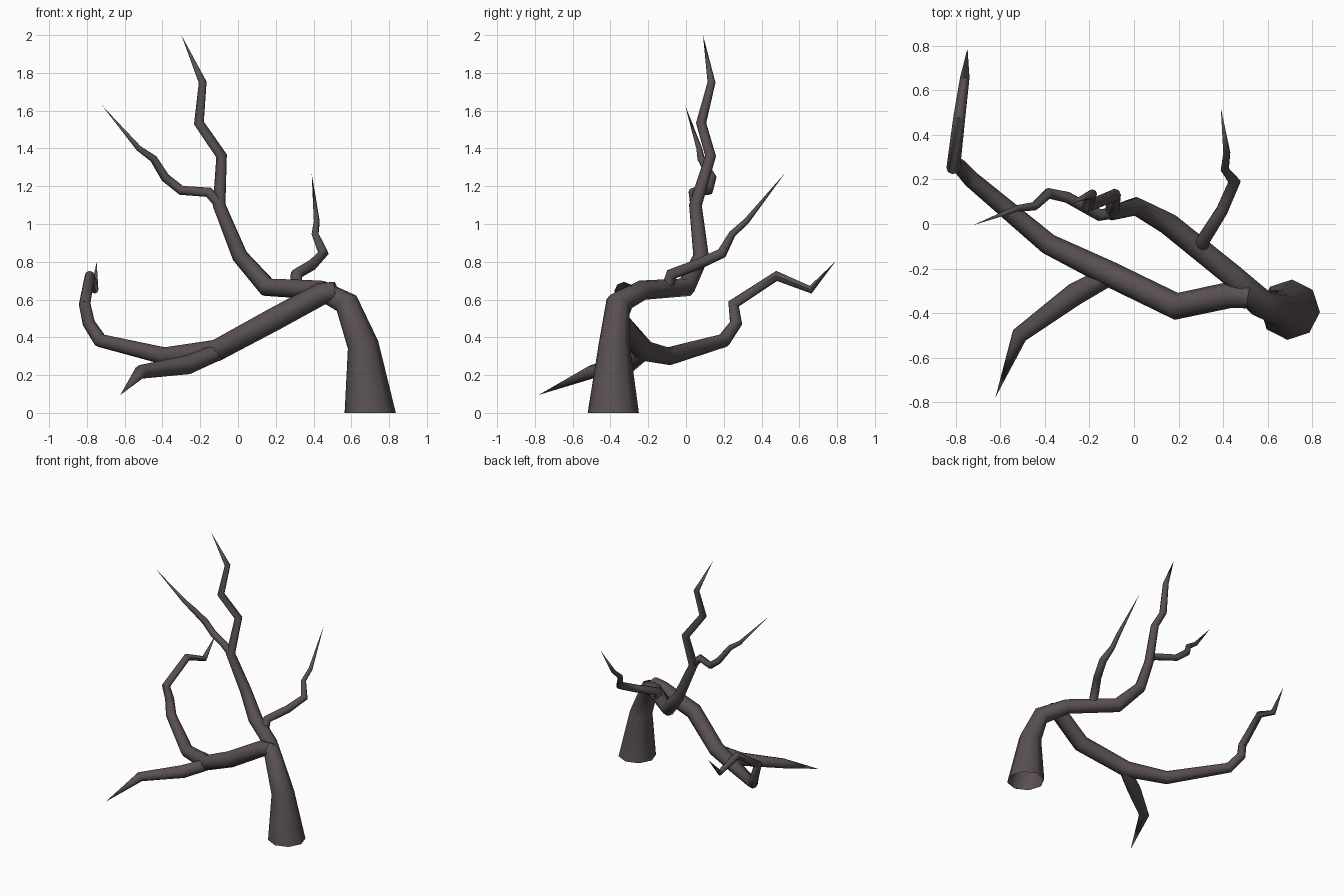
import bpy, bmesh, math
from mathutils import Vector

bark = bpy.data.materials.new("dark grey bark")
bark.diffuse_color = (0.1, 0.08, 0.08, 1)


def limb(name, pts, sides=8, phase=0.0, start_dir=None):
    """Tapering faceted tube through (x, y, z, radius) points; last point is a tip."""
    pos = [Vector(p[:3]) for p in pts]
    n = len(pos)
    bm = bmesh.new()
    rings, normal = [], None
    for i in range(n - 1):
        ahead = (pos[i + 1] - pos[i]).normalized()
        if i == 0:
            tan = Vector(start_dir) if start_dir else ahead
            ref = Vector((1, 0, 0)) if abs(tan.x) < 0.8 else Vector((0, 0, 1))
            normal = ref - tan * ref.dot(tan)
        else:
            new = ((pos[i] - pos[i - 1]).normalized() + ahead).normalized()
            normal = tan.rotation_difference(new) @ normal
            tan = new
        normal.normalize()
        side = tan.cross(normal)
        ring = []
        for k in range(sides):
            a = phase + 2 * math.pi * k / sides
            off = normal * math.cos(a) + side * math.sin(a)
            ring.append(bm.verts.new(pos[i] + off * pts[i][3]))
        rings.append(ring)
    for a, b in zip(rings, rings[1:]):
        for k in range(sides):
            j = (k + 1) % sides
            bm.faces.new((a[k], a[j], b[j], b[k]))
    tip = bm.verts.new(pos[-1])
    for k in range(sides):
        bm.faces.new((rings[-1][k], rings[-1][(k + 1) % sides], tip))
    me = bpy.data.meshes.new(name)
    bm.to_mesh(me)
    bm.free()
    me.materials.append(bark)
    ob = bpy.data.objects.new(name, me)
    bpy.context.collection.objects.link(ob)
    bpy.ops.object.select_all(action='DESELECT')
    ob.select_set(True)
    bpy.context.view_layer.objects.active = ob
    bpy.ops.object.shade_smooth_by_angle(angle=math.radians(50))
    return ob


# Trunk leaning over and rising into the tall leader
limb("trunk", [
    (0.70, -0.385, 0.0, 0.136), (0.662, -0.38, 0.36, 0.083),
    (0.575, -0.36, 0.58, 0.066), (0.44, -0.23, 0.65, 0.053),
    (0.155, 0.0, 0.665, 0.052), (0.01, 0.08, 0.83, 0.042),
    (-0.10, 0.05, 1.10, 0.034), (-0.087, 0.13, 1.36, 0.029),
    (-0.207, 0.08, 1.535, 0.027), (-0.187, 0.135, 1.75, 0.021),
    (-0.30, 0.09, 2.0)], phase=-0.08, start_dir=(0, 0, 1))

# Big low limb sweeping left and back
limb("low_limb", [
    (0.52, -0.33, 0.645, 0.05), (0.44, -0.317, 0.63, 0.06),
    (0.19, -0.37, 0.495, 0.061), (-0.115, -0.222, 0.33, 0.058),
    (-0.385, -0.09, 0.30, 0.048), (-0.73, 0.20, 0.383, 0.038),
    (-0.79, 0.265, 0.475, 0.033), (-0.812, 0.252, 0.577, 0.031),
    (-0.785, 0.48, 0.725, 0.027), (-0.76, 0.66, 0.652, 0.021),
    (-0.748, 0.79, 0.80)])

# Drooping spur at the front of the low limb
limb("drooping_branch", [
    (-0.10, -0.225, 0.325, 0.045), (-0.265, -0.315, 0.255, 0.051),
    (-0.515, -0.50, 0.217, 0.037), (-0.623, -0.78, 0.095)])

# Side branch of the tall leader
limb("upper_branch", [
    (-0.095, 0.05, 1.10, 0.027), (-0.155, 0.04, 1.168, 0.027),
    (-0.30, 0.12, 1.178, 0.025), (-0.385, 0.138, 1.245, 0.024),
    (-0.447, 0.08, 1.345, 0.02), (-0.525, 0.07, 1.40, 0.015),
    (-0.722, -0.005, 1.63)])

# Small branch rising from the bend of the trunk
limb("small_branch", [
    (0.307, -0.10, 0.66, 0.031), (0.31, -0.075, 0.735, 0.032),
    (0.395, 0.06, 0.785, 0.029), (0.452, 0.19, 0.845, 0.028),
    (0.408, 0.245, 0.947, 0.019), (0.417, 0.32, 1.015, 0.016),
    (0.39, 0.523, 1.268)])
